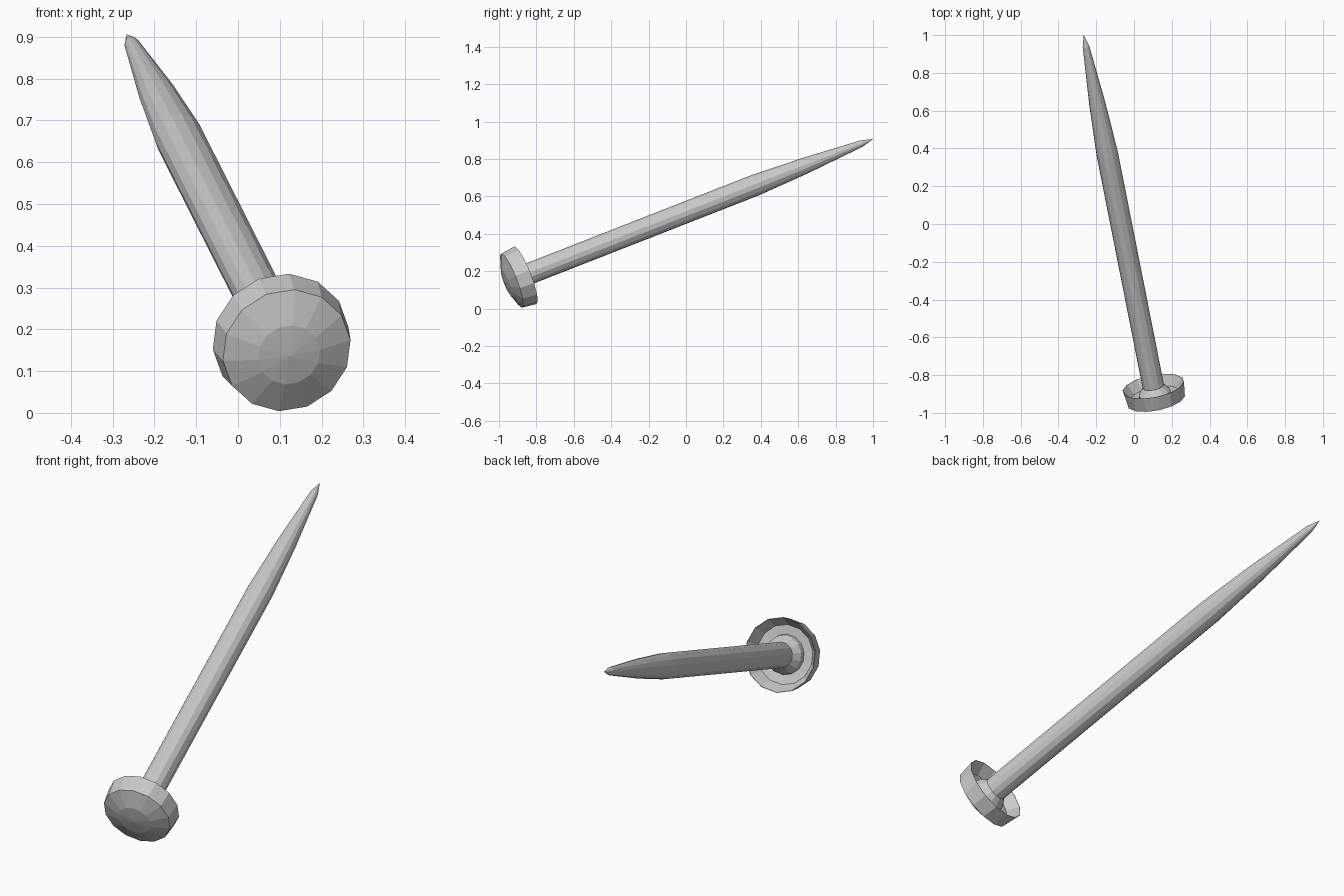
import bpy, bmesh, math
from mathutils import Vector

if "Cube" in bpy.data.objects:
    bpy.data.objects.remove(bpy.data.objects["Cube"])

SIDES = 14
TIP = Vector((-0.266, 1.0, 0.906))
AXIS = Vector((0.198, -1.0, -0.3915)).normalized()   # from tip to head
SIDE = Vector((1, 0, 0)) - AXIS * AXIS.x
SIDE.normalize()
UP = AXIS.cross(SIDE)


def lathe(name, profile):
    """Spin (distance from tip, radius) points round the nail axis."""
    bm = bmesh.new()
    rings = []
    for s, r in profile:
        c = TIP + AXIS * s
        if r == 0:
            rings.append([bm.verts.new(c)] * SIDES)
            continue
        ring = []
        for i in range(SIDES):
            a = 2 * math.pi * i / SIDES + 0.1
            ring.append(bm.verts.new(c + (SIDE * math.cos(a) + UP * math.sin(a)) * r))
        rings.append(ring)
    for a, b in zip(rings, rings[1:]):
        for i in range(SIDES):
            j = (i + 1) % SIDES
            bm.faces.new(list(dict.fromkeys((a[i], a[j], b[j], b[i]))))
    bmesh.ops.recalc_face_normals(bm, faces=bm.faces)
    mesh = bpy.data.meshes.new(name)
    bm.to_mesh(mesh)
    bm.free()
    obj = bpy.data.objects.new(name, mesh)
    bpy.context.collection.objects.link(obj)
    return obj


# Pointed shaft, flaring where it meets the head
lathe("nail_shaft", [(0, 0), (0.066, 0.018), (0.40, 0.044), (0.687, 0.058),
                     (2.03, 0.058), (2.065, 0.085), (2.095, 0.09)])

# Hollow-backed, shallow domed head
lathe("nail_head", [(2.09, 0), (2.09, 0.09), (2.085, 0.132), (2.03, 0.164),
                    (2.03, 0.166), (2.11, 0.156), (2.14, 0.076), (2.148, 0)])
